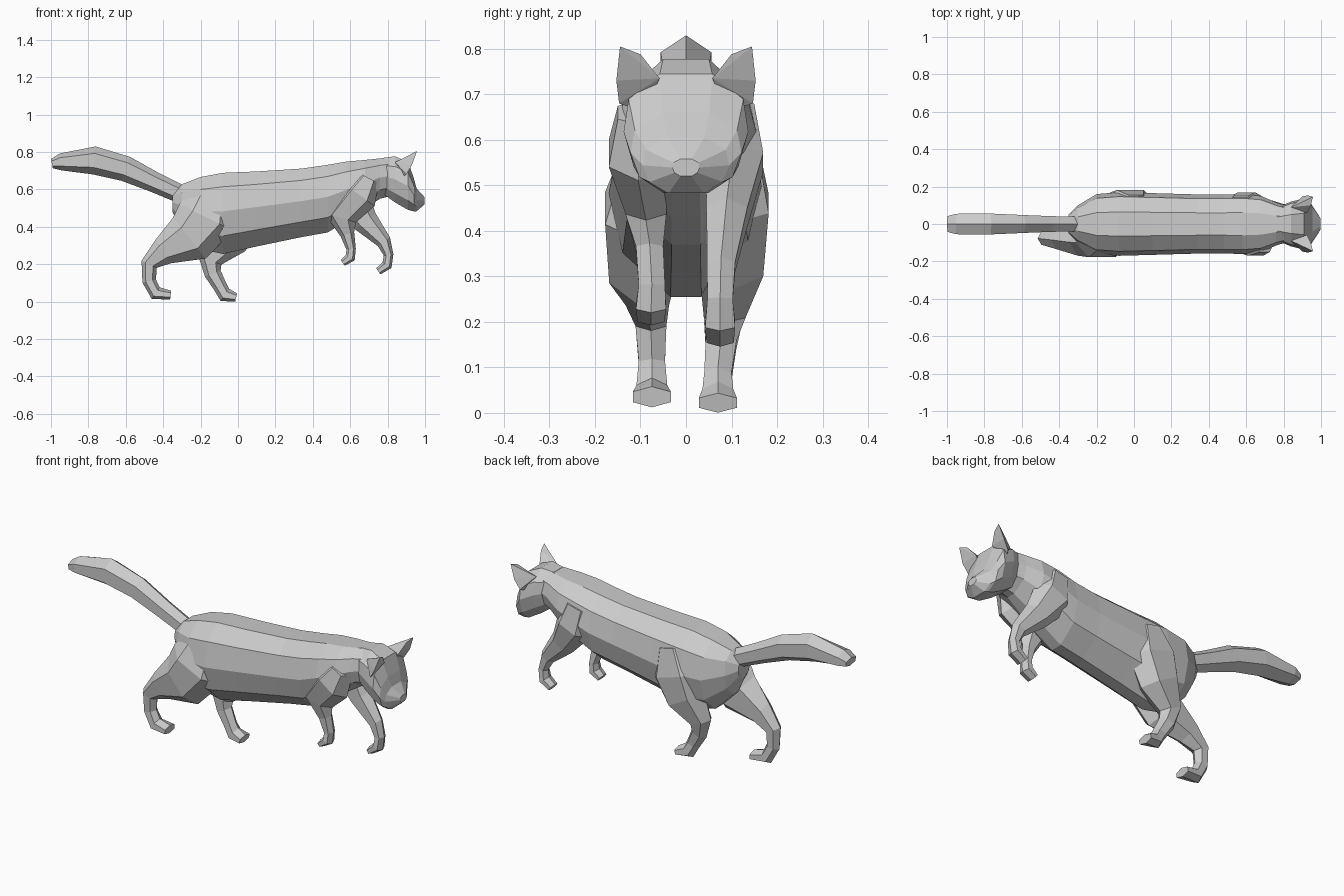
import bpy, bmesh, math
from mathutils import Vector


def finish(name, bm):
    bmesh.ops.recalc_face_normals(bm, faces=bm.faces)
    me = bpy.data.meshes.new(name)
    bm.to_mesh(me)
    bm.free()
    ob = bpy.data.objects.new(name, me)
    bpy.context.collection.objects.link(ob)
    return ob


def loft(name, rings):
    """Skin a list of rings (equal point counts) and cap both ends."""
    bm = bmesh.new()
    vs = [[bm.verts.new(p) for p in ring] for ring in rings]
    n = len(vs[0])
    for a, b in zip(vs, vs[1:]):
        for i in range(n):
            j = (i + 1) % n
            bm.faces.new((a[i], a[j], b[j], b[i]))
    bm.faces.new(vs[0])
    bm.faces.new(vs[-1])
    return finish(name, bm)


# half cross-sections: width fraction, height fraction
BODY = [(0.38, 0.99), (0.86, 0.82), (1.0, 0.52), (0.82, 0.22), (0.2, 0.0)]
HEAD = [(0.42, 1.0), (0.92, 0.78), (1.0, 0.5), (0.84, 0.2), (0.4, 0.0)]


def trunk(name, half, sections):
    """Sections along x: (x, top, bottom, half width)."""
    prof = half + [(-w, h) for w, h in reversed(half)]
    return loft(name, [[(x, w * hw, lo + h * (hi - lo)) for w, h in prof]
                       for x, hi, lo, hw in sections])


def limb(name, path, sides=6):
    """Path sections: (x, y, z, in-plane radius, sideways half width)."""
    rings = []
    for i, (x, y, z, r, ry) in enumerate(path):
        a, b = path[max(i - 1, 0)], path[min(i + 1, len(path) - 1)]
        t = Vector((b[0] - a[0], 0, b[2] - a[2])).normalized()
        n = Vector((t.z, 0, -t.x))
        ring = []
        for k in range(sides):
            ang = 2 * math.pi * k / sides
            p = Vector((x, y, z)) + n * (r * math.cos(ang))
            p.y += ry / 0.87 * math.sin(ang)
            ring.append(p)
        rings.append(ring)
    return loft(name, rings)


# torso from rump to neck
trunk("body", BODY, [(-0.35, 0.58, 0.48, 0.05), (-0.30, 0.63, 0.38, 0.10),
                     (-0.20, 0.67, 0.28, 0.16), (-0.08, 0.693, 0.255, 0.17),
                     (0.10, 0.70, 0.295, 0.165), (0.34, 0.715, 0.345, 0.158),
                     (0.48, 0.735, 0.37, 0.158), (0.58, 0.752, 0.43, 0.16),
                     (0.68, 0.76, 0.50, 0.15), (0.76, 0.768, 0.55, 0.115),
                     (0.84, 0.775, 0.57, 0.09)])

# head with muzzle
trunk("head", HEAD, [(0.77, 0.768, 0.58, 0.09), (0.84, 0.777, 0.53, 0.12),
                     (0.91, 0.745, 0.49, 0.137), (0.94, 0.66, 0.483, 0.122),
                     (0.955, 0.605, 0.483, 0.095), (0.998, 0.558, 0.52, 0.03)])

# pointed ears
for side, label in ((-1, "near"), (1, "far")):
    bm = bmesh.new()
    for x, y, z in [(0.957, 0.145, 0.805), (0.945, 0.10, 0.788),
                    (0.93, 0.153, 0.73), (0.90, 0.147, 0.68),
                    (0.925, 0.058, 0.735), (0.84, 0.09, 0.745),
                    (0.87, 0.09, 0.66)]:
        bm.verts.new((x, y * side, z))
    bmesh.ops.convex_hull(bm, input=bm.verts)
    finish("ear_" + label, bm)

# raised tail, thicker towards the tip
limb("tail", [(-0.27, 0, 0.555, 0.055, 0.04), (-0.33, 0, 0.585, 0.05, 0.04),
              (-0.45, 0, 0.64, 0.055, 0.042), (-0.60, 0, 0.71, 0.068, 0.048),
              (-0.77, 0, 0.755, 0.075, 0.056), (-0.95, 0, 0.747, 0.045, 0.055),
              (-0.995, 0, 0.738, 0.025, 0.042)])

# hind legs with thighs
limb("hind_leg_near", [(-0.13, -0.075, 0.60, 0.10, 0.05),
                       (-0.17, -0.10, 0.45, 0.16, 0.078),
                       (-0.26, -0.097, 0.34, 0.14, 0.072),
                       (-0.40, -0.085, 0.268, 0.075, 0.048),
                       (-0.475, -0.077, 0.20, 0.045, 0.034),
                       (-0.475, -0.075, 0.11, 0.037, 0.029),
                       (-0.44, -0.075, 0.045, 0.038, 0.034),
                       (-0.36, -0.075, 0.035, 0.023, 0.042)])
limb("hind_leg_far", [(0.01, 0.095, 0.60, 0.08, 0.06),
                      (-0.02, 0.105, 0.46, 0.15, 0.077),
                      (-0.07, 0.10, 0.33, 0.125, 0.07),
                      (-0.15, 0.085, 0.22, 0.065, 0.046),
                      (-0.135, 0.077, 0.15, 0.045, 0.034),
                      (-0.095, 0.07, 0.08, 0.037, 0.03),
                      (-0.07, 0.07, 0.036, 0.04, 0.034),
                      (-0.01, 0.07, 0.022, 0.022, 0.042)])

# front legs with shoulders, paws lifted
limb("front_leg_near", [(0.70, -0.09, 0.66, 0.06, 0.06),
                        (0.65, -0.105, 0.57, 0.10, 0.065),
                        (0.545, -0.088, 0.45, 0.09, 0.045),
                        (0.585, -0.08, 0.36, 0.038, 0.03),
                        (0.605, -0.075, 0.28, 0.025, 0.029),
                        (0.60, -0.077, 0.235, 0.028, 0.033),
                        (0.56, -0.077, 0.207, 0.018, 0.03)])
limb("front_leg_far", [(0.57, 0.10, 0.67, 0.08, 0.05),
                       (0.60, 0.106, 0.55, 0.105, 0.064),
                       (0.68, 0.09, 0.43, 0.07, 0.045),
                       (0.78, 0.077, 0.32, 0.04, 0.031),
                       (0.805, 0.075, 0.25, 0.026, 0.028),
                       (0.797, 0.075, 0.195, 0.028, 0.033),
                       (0.75, 0.075, 0.162, 0.02, 0.03)])
